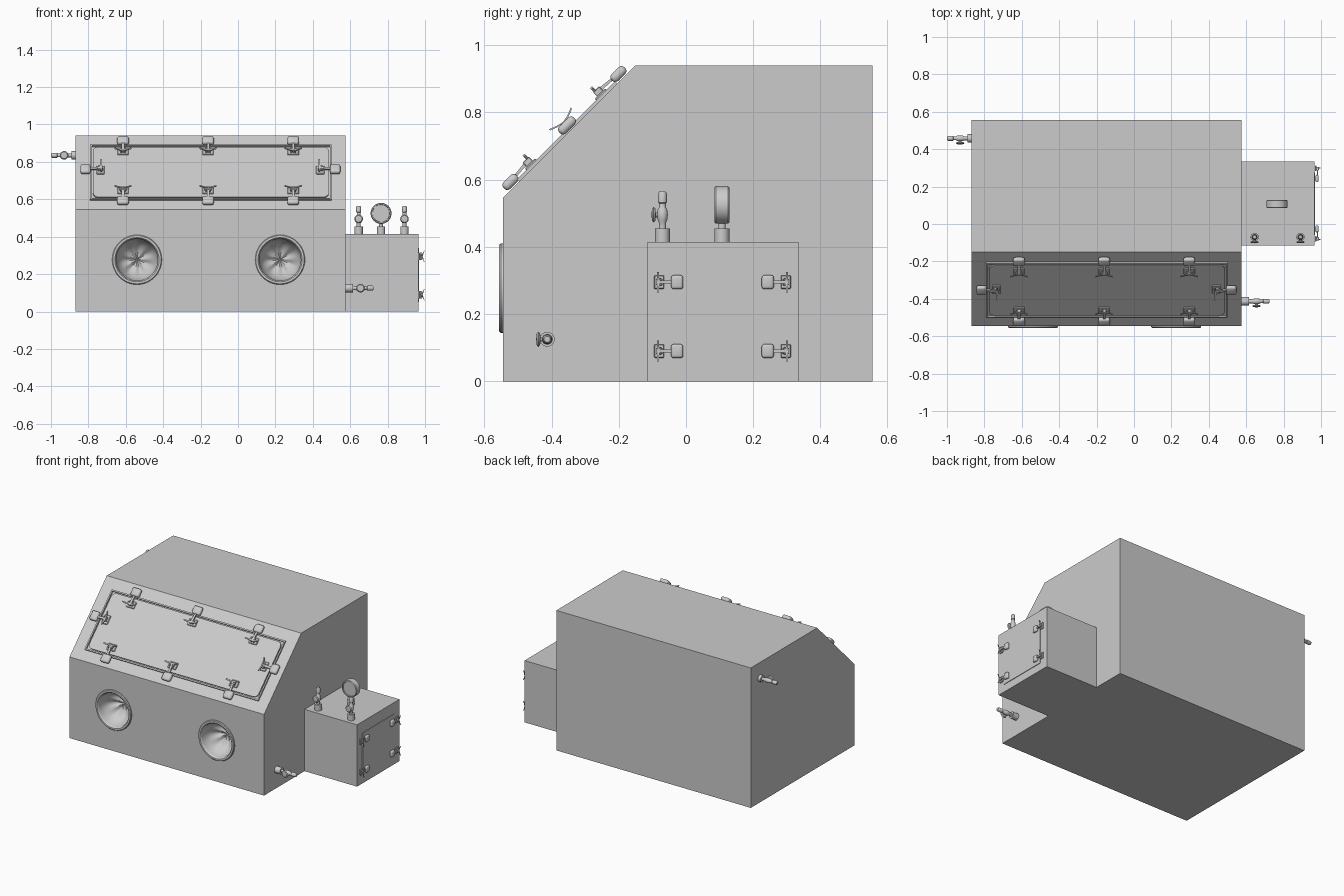
import bpy, bmesh, math
from mathutils import Matrix, Vector

if "Cube" in bpy.data.objects:
    bpy.data.objects.remove(bpy.data.objects["Cube"])


def finish(name, bm, mat=Matrix(), smooth=True):
    bmesh.ops.transform(bm, matrix=mat, verts=bm.verts)
    bmesh.ops.recalc_face_normals(bm, faces=bm.faces)
    me = bpy.data.meshes.new(name)
    bm.to_mesh(me)
    bm.free()
    ob = bpy.data.objects.new(name, me)
    bpy.context.collection.objects.link(ob)
    if smooth:
        bpy.ops.object.select_all(action='DESELECT')
        bpy.context.view_layer.objects.active = ob
        ob.select_set(True)
        bpy.ops.object.shade_smooth_by_angle(angle=math.radians(35))
    return ob


def add_box(bm, lo, hi, bevel=0.0, upright_only=False, segments=3):
    lo, hi = Vector(lo), Vector(hi)
    m = Matrix.Translation((lo + hi) / 2) @ Matrix.Diagonal((*(hi - lo), 1))
    vs = bmesh.ops.create_cube(bm, size=1, matrix=m)['verts']
    if bevel:
        es = {e for v in vs for e in v.link_edges}
        if upright_only:
            es = {e for e in es if abs(e.verts[0].co.z - e.verts[1].co.z) > 1e-5}
        bmesh.ops.bevel(bm, geom=list(es), offset=bevel, segments=segments,
                        affect='EDGES', profile=0.5)


def add_lathe(bm, profile, mat=Matrix(), steps=32):
    vs = [bm.verts.new((r, 0, h)) for r, h in profile]
    es = [bm.edges.new(p) for p in zip(vs, vs[1:])]
    before = set(bm.verts) - set(vs)
    bmesh.ops.spin(bm, geom=vs + es, cent=(0, 0, 0), axis=(0, 0, 1),
                   angle=2 * math.pi, steps=steps, use_merge=True)
    new = [v for v in bm.verts if v not in before]
    bmesh.ops.transform(bm, matrix=mat, verts=new)
    bmesh.ops.remove_doubles(bm, verts=new, dist=1e-5)


def add_prism(bm, outline, axis_lo, axis_hi, place):
    a = [bm.verts.new(place(p, axis_lo)) for p in outline]
    b = [bm.verts.new(place(p, axis_hi)) for p in outline]
    bm.faces.new(a)
    bm.faces.new(b[::-1])
    for i in range(len(a)):
        j = (i + 1) % len(a)
        bm.faces.new((a[i], b[i], b[j], a[j]))


def frame(x, y, z, o):
    m = Matrix((x, y, z)).transposed().to_4x4()
    m.translation = o
    return m


T = Matrix.Translation
s = math.sqrt(0.5)
SLOPE = frame((1, 0, 0), (0, s, s), (0, -s, s), (0, -0.545, 0.545))
DOOR = frame((0, 1, 0), (0, 0, 1), (1, 0, 0), (0.965, 0, 0))

# main cabinet with sloped front
bm = bmesh.new()
add_prism(bm, [(-0.545, 0), (0.555, 0), (0.555, 0.94), (-0.15, 0.94), (-0.545, 0.545)],
          -0.87, 0.575, lambda p, x: (x, *p))
cabinet = finish("cabinet", bm, smooth=False)

# glove ports: opening, rim and glove lining
for side, px in (("left", -0.54), ("right", 0.225)):
    place = T((px, -0.545, 0.277)) @ Matrix.Rotation(math.pi / 2, 4, 'X')
    bm = bmesh.new()
    add_lathe(bm, [(0, -0.16), (0.113, -0.16), (0.113, 0.03), (0, 0.03)], steps=48)
    cutter = finish("port_cutter", bm, place, False)
    cutter.hide_render = True
    bpy.context.view_layer.objects.active = cabinet
    mod = cabinet.modifiers.new("port", 'BOOLEAN')
    mod.operation, mod.solver, mod.object = 'DIFFERENCE', 'EXACT', cutter
    bpy.ops.object.modifier_apply(modifier=mod.name)
    bpy.data.objects.remove(cutter)

    bm = bmesh.new()
    add_lathe(bm, [(0.111, -0.02), (0.133, -0.005), (0.133, 0.006), (0.129, 0.011), (0.124, 0.012),
                   (0.118, 0.011), (0.114, 0.007), (0.111, 0), (0.111, -0.02)], steps=48)
    finish(side + "_port_rim", bm, place)

    bm = bmesh.new()
    add_lathe(bm, [(0.112, -0.002), (0.108, -0.025), (0.099, -0.05), (0.08, -0.08),
                   (0.055, -0.1), (0.028, -0.112), (0, -0.116)], steps=48)
    for v in bm.verts:
        r, a = v.co.xy.length, math.atan2(v.co.y, v.co.x)
        v.co.z += 0.007 * math.sin(7 * a + 1) * math.sin(math.pi * min(r / 0.112, 1))
    finish(side + "_glove", bm, place)

# window pane and its raised border
X0, X1, V0, V1 = -0.79, 0.50, 0.07, 0.482
bm = bmesh.new()
add_box(bm, (X0 + 0.016, V0 + 0.016, -0.005), (X1 - 0.016, V1 - 0.016, 0.009), 0.03, True, 5)
finish("window_pane", bm, SLOPE)
bm = bmesh.new()
W = 0.009
for lo, hi in (((X0, V0), (X1, V0 + W)), ((X0, V1 - W), (X1, V1)),
               ((X0, V0 + W), (X0 + W, V1 - W)), ((X1 - W, V0 + W), (X1, V1 - W))):
    add_box(bm, (*lo, -0.005), (*hi, 0.010))
finish("window_border", bm, SLOPE, False)

# transfer chamber and its door
bm = bmesh.new()
add_box(bm, (0.575, -0.115, 0), (0.965, 0.335, 0.415))
finish("transfer_chamber", bm, smooth=False)
bm = bmesh.new()
add_box(bm, (-0.06, 0.05, -0.004), (0.275, 0.34, 0.004))
finish("chamber_door", bm, DOOR, False)


# toggle clamp: base at the origin, pad along +x, z away from the surface
def clamp(name, surface, u, v, angle, size=1.0):
    bm = bmesh.new()
    add_box(bm, (-0.022, -0.03, 0), (0.022, 0.03, 0.013), 0.003, segments=1)
    for y in (-0.011, 0.011):
        add_box(bm, (-0.012, y - 0.003, 0.01), (0.014, y + 0.003, 0.03), 0.002, segments=1)
    add_lathe(bm, [(0, -0.018), (0.006, -0.018), (0.006, 0.018), (0, 0.018)],
              T((0.002, 0, 0.023)) @ Matrix.Rotation(math.pi / 2, 4, 'X'), 12)
    # arm to the pad
    arm = [(-0.012, 0.016), (0.03, 0.015), (0.07, 0.012), (0.07, 0.02), (0.03, 0.024), (-0.012, 0.029)]
    add_prism(bm, arm, -0.007, 0.007, lambda p, y: (p[0], y, p[1]))
    # pad
    add_box(bm, (0.053, -0.031, 0.001), (0.107, 0.031, 0.029), 0.012)
    # curved wing handle
    ys = [-0.046 + 0.092 * i / 8 for i in range(9)]
    rise = lambda y: 0.026 + 0.014 * (abs(y) / 0.046) ** 1.5
    wing = [(y, rise(y)) for y in ys] + [(y, rise(y) + 0.005) for y in ys[::-1]]
    add_prism(bm, wing, -0.009, -0.001, lambda p, x: (x, *p))
    m = surface @ T((u, v, 0.003)) @ Matrix.Rotation(angle, 4, 'Z') @ Matrix.Scale(size, 4)
    finish(name, bm, m)


for i, x in enumerate((-0.615, -0.16, 0.295)):
    clamp(f"window_clamp_top_{i + 1}", SLOPE, x, 0.424, math.pi / 2)
    clamp(f"window_clamp_bottom_{i + 1}", SLOPE, x, 0.13, -math.pi / 2)
clamp("window_clamp_left", SLOPE, -0.735, 0.288, math.pi)
clamp("window_clamp_right", SLOPE, 0.44, 0.288, 0)
for i, z in enumerate((0.09, 0.295)):
    clamp(f"door_clamp_front_{i + 1}", DOOR, -0.08, z, 0, 0.67)
    clamp(f"door_clamp_back_{i + 1}", DOOR, 0.297, z, math.pi, 0.67)


# valve: pipe along local z, disc handle towards -y
def valve(name, mat):
    bm = bmesh.new()
    add_lathe(bm, [(0, 0), (0.022, 0), (0.022, 0.04), (0.011, 0.04), (0.011, 0.058), (0.014, 0.064),
                   (0.016, 0.08), (0.014, 0.096), (0.01, 0.102), (0.01, 0.114), (0.013, 0.117),
                   (0.013, 0.143), (0.009, 0.15), (0, 0.15)], steps=24)
    turn = T((0, 0, 0.08)) @ Matrix.Rotation(math.pi / 2, 4, 'X')
    add_lathe(bm, [(0, 0), (0.007, 0), (0.007, 0.02), (0.018, 0.021), (0.023, 0.026),
                   (0.018, 0.031), (0, 0.033)], turn, 24)
    finish(name, bm, mat)


valve("chamber_valve_inner", T((0.645, -0.07, 0.415)))
valve("chamber_valve_outer", T((0.89, -0.07, 0.415)))
valve("cabinet_valve_right", T((0.575, -0.413, 0.125)) @ Matrix.Rotation(math.pi / 2, 4, 'Y'))
valve("cabinet_valve_left", T((-0.85, 0.458, 0.835)) @ Matrix.Rotation(-math.pi / 2, 4, 'Y'))

# pressure gauge on the chamber
bm = bmesh.new()
add_lathe(bm, [(0, 0), (0.022, 0), (0.022, 0.04), (0.011, 0.04), (0.011, 0.07), (0, 0.07)],
          T((0.765, 0.107, 0.415)), 24)
add_lathe(bm, [(0, -0.022), (0.052, -0.022), (0.056, -0.018), (0.056, 0.018), (0.052, 0.022),
               (0.047, 0.022), (0.046, 0.016), (0, 0.016)],
          T((0.765, 0.107, 0.525)) @ Matrix.Rotation(math.pi / 2, 4, 'X'), 40)
finish("pressure_gauge", bm)
